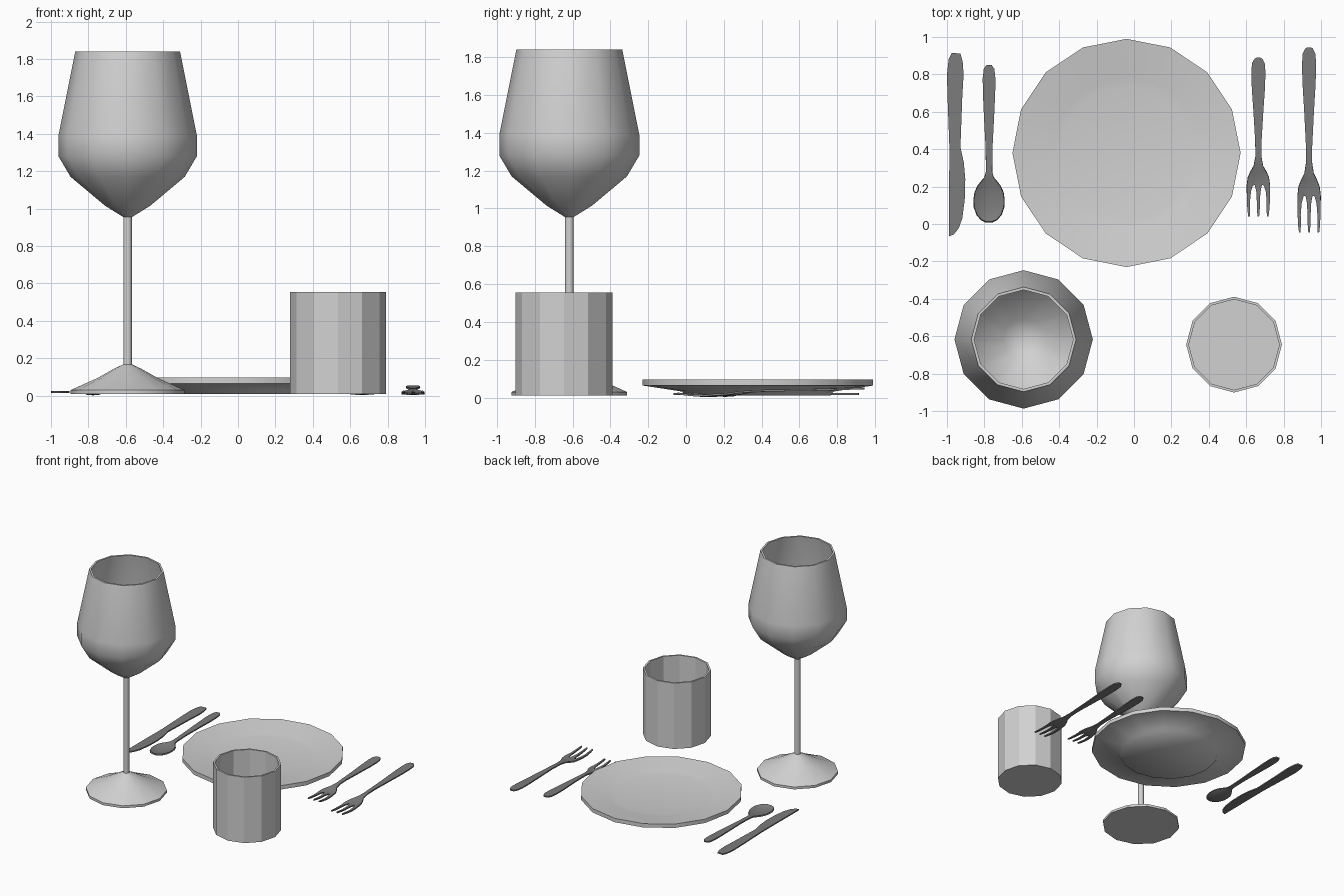
import bpy, bmesh, math

if "Cube" in bpy.data.objects:
    bpy.data.objects.remove(bpy.data.objects["Cube"])


def material(name, v):
    m = bpy.data.materials.new(name)
    m.diffuse_color = (v, v, v, 1)
    m.use_nodes = True
    m.node_tree.nodes["Principled BSDF"].inputs["Base Color"].default_value = m.diffuse_color
    return m


PALE = material("pale_grey", 0.64)
STEEL = material("dark_steel", 0.2)


def finish(name, bm, mat, smooth=None, thickness=0):
    """Turn a bmesh into an object, thicken it and set its shading."""
    bmesh.ops.recalc_face_normals(bm, faces=bm.faces) if not thickness else None
    me = bpy.data.meshes.new(name)
    bm.to_mesh(me)
    bm.free()
    me.materials.append(mat)
    ob = bpy.data.objects.new(name, me)
    bpy.context.collection.objects.link(ob)
    bpy.ops.object.select_all(action='DESELECT')
    ob.select_set(True)
    bpy.context.view_layer.objects.active = ob
    if thickness:
        mod = ob.modifiers.new("thickness", 'SOLIDIFY')
        mod.thickness = thickness
        mod.offset = 0
        bpy.ops.object.modifier_apply(modifier=mod.name)
    if smooth:
        bpy.ops.object.shade_smooth_by_angle(angle=math.radians(smooth))
    return ob


def lathe(name, profile, centre, sides, smooth=None):
    """Spin a closed (radius, z) profile that starts and ends on the axis."""
    bm = bmesh.new()
    rings = []
    for r, z in profile:
        n = sides if r > 0 else 1
        rings.append([bm.verts.new((centre[0] + r * math.cos(2 * math.pi * i / sides),
                                    centre[1] + r * math.sin(2 * math.pi * i / sides), z))
                      for i in range(n)])
    for a, b in zip(rings, rings[1:]):
        for i in range(sides):
            j = (i + 1) % sides
            if len(a) == 1:
                bm.faces.new((a[0], b[i], b[j]))
            elif len(b) == 1:
                bm.faces.new((a[i], a[j], b[0]))
            else:
                bm.faces.new((a[i], a[j], b[j], b[i]))
    return finish(name, bm, PALE, smooth)


def strip(bm, rows, first=None):
    """Join rows of points (ordered by rising y) with quads."""
    vr = [[bm.verts.new(p) for p in row] for row in rows]
    if first:
        vr.append(first)
    for a, b in zip(vr, vr[1:]):
        for i in range(len(a) - 1):
            bm.faces.new((a[i], a[i + 1], b[i + 1], b[i]))
    return vr


def section_rows(x, rows, fractions):
    """Rows of (y, half width, centre z, edge z) spread over the fractions."""
    return [[(x + f * w, y, zc + (ze - zc) * f * f) for f in fractions]
            for y, w, zc, ze in rows]


# Wine glass: foot, stem and open bowl in one spin
lathe("wine_glass", [
    (0, 0.01), (0.305, 0.01), (0.305, 0.03), (0.16, 0.095), (0.075, 0.143), (0.023, 0.168),
    (0.023, 0.955), (0.12, 1.015), (0.305, 1.17), (0.37, 1.28), (0.37, 1.39), (0.28, 1.84),
    (0.265, 1.84), (0.353, 1.39), (0.353, 1.285), (0.29, 1.18), (0.11, 1.03), (0, 0.975)],
    (-0.59, -0.617), 12, 40)

# Tumbler
lathe("tumbler", [(0, 0.01), (0.256, 0.01), (0.256, 0.555), (0.242, 0.555),
                  (0.242, 0.03), (0, 0.03)], (0.535, -0.645), 12)

# Plate with a shallow well and a foot ring
lathe("plate", [(0, 0.01), (0.385, 0.01), (0.40, 0.032), (0.61, 0.064), (0.61, 0.096),
                (0.40, 0.066), (0.36, 0.06), (0, 0.06)], (-0.04, 0.38), 16, 80)


# Forks: curved body plus three tines growing from its front row
def fork(name, x, y0, length):
    s = length / 0.99
    Y = lambda y: y0 + (y + 0.045) * s
    body = [(0.15, 0.062, 0.008, 0.016), (0.20, 0.056, 0.011, 0.018), (0.235, 0.042, 0.018, 0.022),
            (0.27, 0.025, 0.026, 0.028), (0.33, 0.016, 0.033, 0.033), (0.42, 0.017, 0.037, 0.037),
            (0.60, 0.026, 0.04, 0.04), (0.75, 0.035, 0.043, 0.043), (0.85, 0.038, 0.046, 0.046),
            (0.91, 0.034, 0.048, 0.048), (0.938, 0.02, 0.049, 0.049), (0.945, 0.008, 0.049, 0.049)]
    bm = bmesh.new()
    rows = [(Y(y), w, a, b) for y, w, a, b in body]
    front = strip(bm, section_rows(x, rows, (-1, -0.48, -0.3, 0.3, 0.48, 1)))[0]
    for k, side in enumerate((-1, 0, 1)):
        pts = []
        for y, mid, half, z in ((-0.045, 0.05, 0.004, 0.022), (-0.01, 0.051, 0.007, 0.017),
                                (0.05, 0.053, 0.0085, 0.011), (0.11, 0.051, 0.011, 0.011)):
            c = x + side * mid
            pts.append([(c - half, Y(y), z), (c + half, Y(y), z)])
        strip(bm, pts, front[2 * k:2 * k + 2])
    finish(name, bm, STEEL, 40, 0.01)


fork("dinner_fork", 0.936, -0.045, 0.99)
fork("salad_fork", 0.665, 0.04, 0.85)

# Spoon: dished bowl running into a flat handle
spoon = [(0.010, 0.015, 0.027, 0.028), (0.022, 0.042, 0.02, 0.028), (0.05, 0.066, 0.012, 0.028),
         (0.09, 0.08, 0.008, 0.028), (0.13, 0.082, 0.007, 0.028), (0.17, 0.076, 0.01, 0.028),
         (0.205, 0.06, 0.016, 0.028), (0.23, 0.04, 0.022, 0.028), (0.25, 0.024, 0.027, 0.029),
         (0.28, 0.017, 0.031, 0.031), (0.40, 0.018, 0.036, 0.036), (0.55, 0.026, 0.04, 0.04),
         (0.70, 0.033, 0.043, 0.043), (0.78, 0.034, 0.045, 0.045), (0.83, 0.028, 0.046, 0.046),
         (0.85, 0.014, 0.046, 0.046)]
bm = bmesh.new()
strip(bm, section_rows(-0.775, spoon, (-1, -0.7, -0.35, 0, 0.35, 0.7, 1)))
finish("spoon", bm, STEEL, 40, 0.01)

# Knife: flat outline with one curved cutting edge
outline = [(-0.99, -0.067), (-0.963, -0.055), (-0.938, -0.025), (-0.918, 0.03), (-0.905, 0.13),
           (-0.902, 0.24), (-0.91, 0.33), (-0.928, 0.41), (-0.918, 0.68), (-0.911, 0.80),
           (-0.916, 0.87), (-0.928, 0.912), (-0.975, 0.914), (-0.991, 0.88), (-1.0, 0.80),
           (-0.997, 0.68), (-0.987, 0.41)]
bm = bmesh.new()
face = bm.faces.new([bm.verts.new((x, y, 0.014)) for x, y in outline])
top = bmesh.ops.extrude_face_region(bm, geom=[face])
bmesh.ops.translate(bm, vec=(0, 0, 0.01),
                    verts=[g for g in top["geom"] if isinstance(g, bmesh.types.BMVert)])
finish("knife", bm, STEEL, 30)
